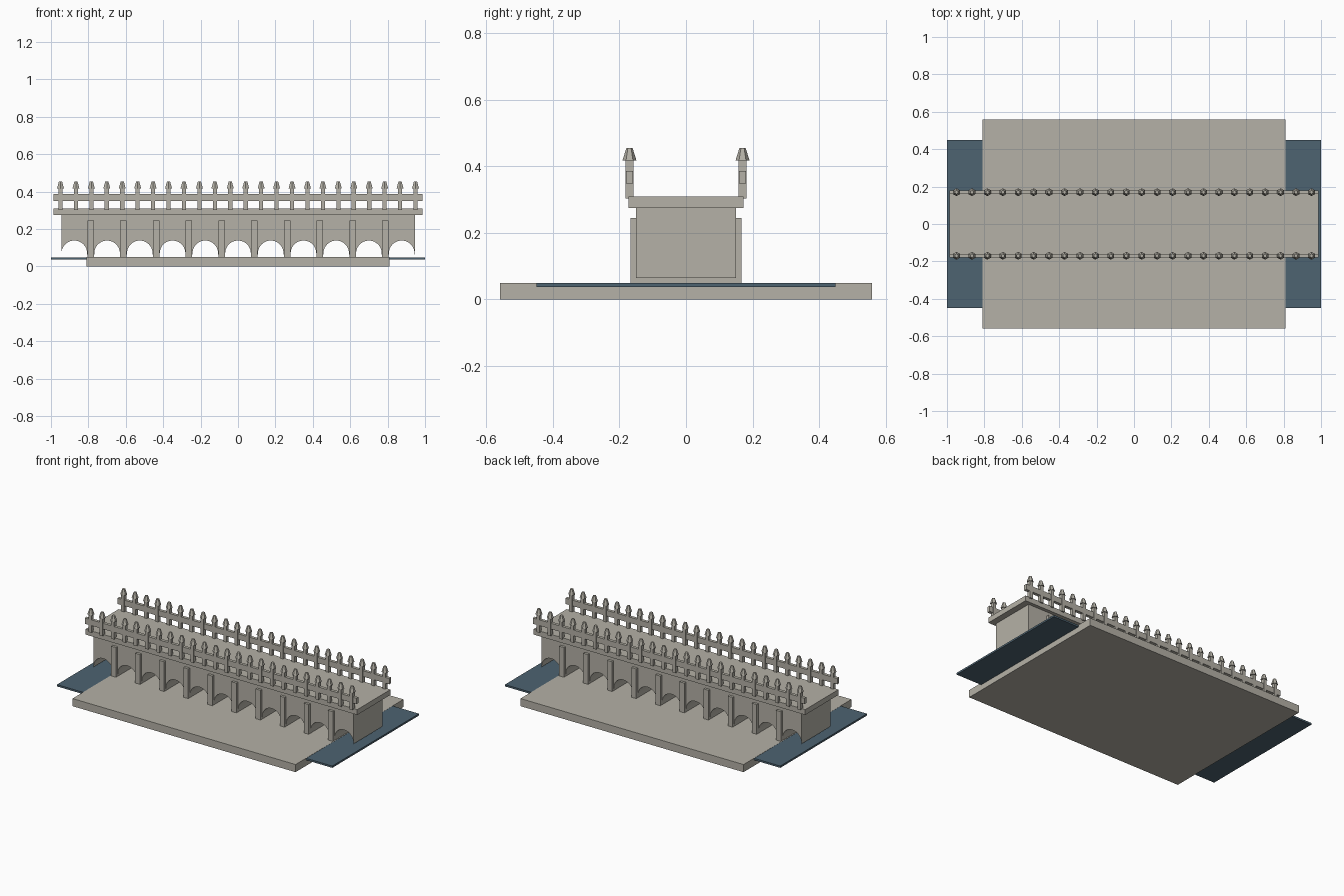
import bpy, bmesh, math
from mathutils import Matrix

if "Cube" in bpy.data.objects:
    bpy.data.objects.remove(bpy.data.objects["Cube"])


def material(name, rgb):
    m = bpy.data.materials.new(name)
    m.diffuse_color = (*rgb, 1)
    m.use_nodes = True
    m.node_tree.nodes["Principled BSDF"].inputs["Base Color"].default_value = m.diffuse_color
    return m


STONE = material("warm_grey_stone", (0.46, 0.44, 0.385))
WATER = material("slate_blue_water", (0.075, 0.125, 0.165))


def finish(name, bm, mat):
    bmesh.ops.recalc_face_normals(bm, faces=bm.faces)
    me = bpy.data.meshes.new(name)
    bm.to_mesh(me)
    bm.free()
    me.materials.append(mat)
    ob = bpy.data.objects.new(name, me)
    bpy.context.collection.objects.link(ob)
    return ob


def add_box(bm, x0, x1, y0, y1, z0, z1):
    mat = (Matrix.Translation(((x0 + x1) / 2, (y0 + y1) / 2, (z0 + z1) / 2))
           @ Matrix.Diagonal((x1 - x0, y1 - y0, z1 - z0, 1)))
    bmesh.ops.create_cube(bm, size=1, matrix=mat)


def slab(name, hx, hy, z0, z1, mat):
    bm = bmesh.new()
    add_box(bm, -hx, hx, -hy, hy, z0, z1)
    return finish(name, bm, mat)


# Ground slab, water sheet and road deck
slab("base_slab", 0.81, 0.56, 0, 0.05, STONE)
slab("water", 1.0, 0.45, 0.037, 0.049, WATER)
slab("road_deck", 0.987, 0.1725, 0.275, 0.31, STONE)

PITCH = 0.175
HALF = 0.07        # half width of one arch bay
DEPTH = 0.15       # half depth of the bridge body
RADIUS, SPRING = 0.0685, 0.07

# Arch bays: one profile with a round opening, extruded through the bridge
bm = bmesh.new()
for i in range(-5, 6):
    cx = i * PITCH
    prof = [(cx - RADIUS, 0.065), (cx - HALF, 0.065), (cx - HALF, 0.275),
            (cx + HALF, 0.275), (cx + HALF, 0.065), (cx + RADIUS, 0.065)]
    for k in range(21):
        a = math.pi * k / 20
        prof.append((cx + RADIUS * math.cos(a), SPRING + RADIUS * math.sin(a)))
    face = bm.faces.new([bm.verts.new((x, -DEPTH, z)) for x, z in prof])
    ext = bmesh.ops.extrude_face_region(bm, geom=[face])
    moved = [v for v in ext["geom"] if isinstance(v, bmesh.types.BMVert)]
    bmesh.ops.translate(bm, verts=moved, vec=(0, 2 * DEPTH, 0))
finish("arch_bays", bm, STONE)

# Piers between the bays, with shallow buttresses on both faces
piers, buttresses = bmesh.new(), bmesh.new()
for i in range(10):
    cx = (i - 4.5) * PITCH
    add_box(piers, cx - 0.0175, cx + 0.0175, -DEPTH, DEPTH, 0.05, 0.275)
    for s in (-1, 1):
        ya, yb = sorted((s * DEPTH, s * 0.1665))
        add_box(buttresses, cx - 0.0175, cx + 0.0175, ya, yb, 0.05, 0.245)
finish("piers", piers, STONE)
finish("buttresses", buttresses, STONE)

# Railings: posts with tapered caps, joined by a long rail
for side, y in (("front", -0.17), ("back", 0.17)):
    bm = bmesh.new()
    add_box(bm, -0.987, 0.987, y - 0.01, y + 0.01, 0.349, 0.387)
    finish(side + "_rail", bm, STONE)

    posts, caps = bmesh.new(), bmesh.new()
    for i in range(24):
        x = -0.949 + i * 1.898 / 23
        add_box(posts, x - 0.011, x + 0.011, y - 0.012, y + 0.012, 0.303, 0.418)
        bmesh.ops.create_cone(
            caps, cap_ends=True, segments=6, radius1=0.021, radius2=0.0095,
            depth=0.037,
            matrix=Matrix.Translation((x, y, 0.4365)))
    finish(side + "_posts", posts, STONE)
    finish(side + "_post_caps", caps, STONE)
